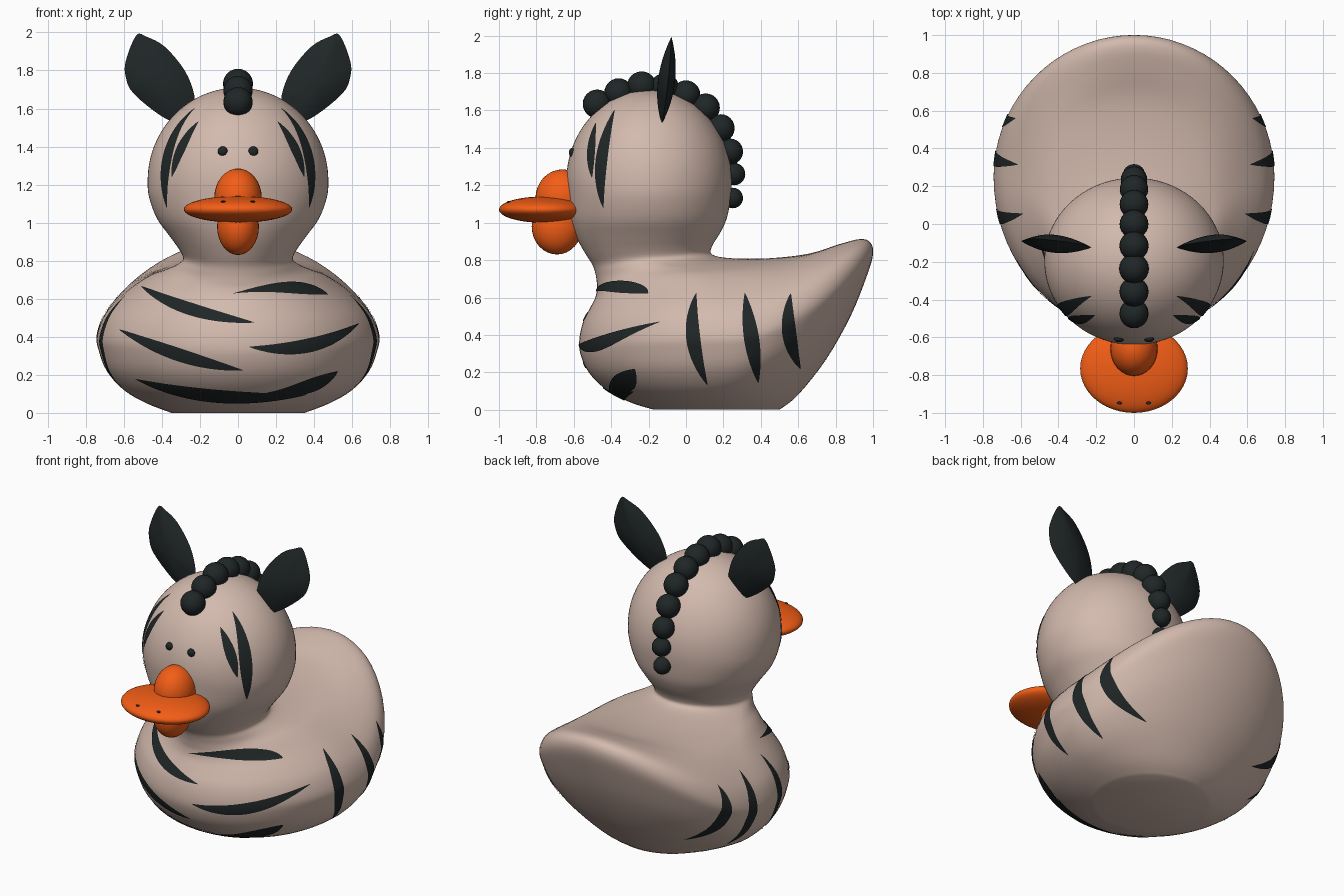
import bpy, bmesh, math
from mathutils import Vector
from mathutils.bvhtree import BVHTree

if "Cube" in bpy.data.objects:
    bpy.data.objects.remove(bpy.data.objects["Cube"])


def material(name, color):
    m = bpy.data.materials.new(name)
    m.diffuse_color = (*color, 1)
    m.use_nodes = True
    m.node_tree.nodes["Principled BSDF"].inputs["Base Color"].default_value = m.diffuse_color
    return m


SKIN = material("skin", (0.65, 0.49, 0.42))
BLACK = material("black", (0.014, 0.019, 0.02))
ORANGE = material("orange", (0.9, 0.11, 0.008))


def finish(name, bm, mat, angle=40):
    me = bpy.data.meshes.new(name)
    bm.to_mesh(me)
    bm.free()
    me.materials.append(mat)
    ob = bpy.data.objects.new(name, me)
    bpy.context.collection.objects.link(ob)
    bpy.ops.object.select_all(action='DESELECT')
    ob.select_set(True)
    bpy.context.view_layer.objects.active = ob
    bpy.ops.object.shade_smooth_by_angle(angle=math.radians(angle))
    return ob


def catmull(pts, steps, closed=False):
    """Smooth curve through tuples of any length."""
    n, out = len(pts), []
    for i in range(n if closed else n - 1):
        idx = [i - 1, i, i + 1, i + 2]
        a, b, c, d = [pts[k % n] if closed else pts[min(max(k, 0), n - 1)] for k in idx]
        for s in range(steps):
            t = s / steps
            out.append([0.5 * (2 * q + (r - p) * t + (2 * p - 5 * q + 4 * r - u) * t * t
                               + (3 * q - p - 3 * r + u) * t ** 3)
                        for p, q, r, u in zip(a, b, c, d)])
    if not closed:
        out.append(list(pts[-1]))
    return out


def bridge(bm, ra, rb):
    n = len(ra)
    for i in range(n):
        bm.faces.new((ra[i], ra[(i + 1) % n], rb[(i + 1) % n], rb[i]))


def ellipsoid(name, center, radii, mat, seg=32):
    bm = bmesh.new()
    bmesh.ops.create_uvsphere(bm, u_segments=seg, v_segments=seg // 2, radius=1)
    bmesh.ops.scale(bm, vec=radii, verts=bm.verts)
    bmesh.ops.translate(bm, vec=center, verts=bm.verts)
    return finish(name, bm, mat)


# Body and head: one loft; ring = front y, front z, back y, back z, half width, side z, side y
rings = [
    (-.17, 0, .50, 0, .35, 0, .165),
    (-.30, .04, .60, .08, .48, .05, .17),
    (-.43, .11, .75, .27, .60, .12, .20),
    (-.52, .20, .88, .50, .69, .22, .23),
    (-.565, .30, .965, .71, .733, .33, .25),
    (-.57, .38, 1.0, .83, .742, .40, .25),
    (-.55, .47, .985, .895, .71, .50, .25),
    (-.515, .54, .93, .912, .65, .58, .24),
    (-.485, .60, .82, .885, .56, .66, .20),
    (-.475, .65, .66, .835, .46, .725, .10),
    (-.478, .69, .45, .81, .38, .755, 0),
    (-.485, .73, .24, .81, .32, .78, -.12),
    (-.50, .775, .14, .83, .288, .81, -.18),
    (-.535, .83, .14, .875, .31, .86, -.195),
    (-.585, .92, .185, .95, .36, .93, -.195),
    (-.62, 1.02, .22, 1.03, .425, 1.02, -.195),
]
for k in range(10):
    a = math.radians(-10 + k * 100 / 9)
    z, c = 1.22 + .49 * math.sin(a), max(math.cos(a), 0)
    rings.append((-.195 - .445 * c, z, -.195 + .44 * c, z, .475 * c, z, -.195))

bm = bmesh.new()
SEG, prev = 72, None
for yf, zf, yb, zb, w, zs, ys in catmull(rings, 4):
    ring = []
    for i in range(SEG):
        t = 2 * math.pi * i / SEG
        c = math.cos(t)
        ye, ze = (yb, zb) if c > 0 else (yf, zf)
        ring.append(bm.verts.new((w * math.sin(t), ys + (ye - ys) * abs(c),
                                  zs + (ze - zs) * abs(c) ** 1.7)))
    if prev:
        bridge(bm, prev, ring)
    else:
        bm.faces.new(ring)
    prev = ring
bmesh.ops.remove_doubles(bm, verts=bm.verts, dist=.0005)
bmesh.ops.recalc_face_normals(bm, faces=bm.faces)
tree = BVHTree.FromBMesh(bm)
finish("body_and_head", bm, SKIN)


# Stripes: leaf shapes cast onto the body from the front or from a side
def stripe(name, a, m, b, width, side=0, skew=1.0, lift=.004):
    a, m, b = Vector(a), Vector(m), Vector(b)
    ctrl = 2 * m - (a + b) / 2
    bm = bmesh.new()
    rows, n, k = [], 32, 6
    normal = None
    for i in range(n + 1):
        t = i / n
        p = a * (1 - t) ** 2 + ctrl * 2 * t * (1 - t) + b * t * t
        d = ((ctrl - a) * (1 - t) + (b - ctrl) * t).normalized()
        half = width / 2 * max(math.sin(math.pi * t ** skew), .01) ** .8
        row = []
        for j in range(k + 1):
            q = p + Vector((-d.y, d.x)) * half * (2 * j / k - 1)
            if side:
                hit = tree.ray_cast(Vector((3 * side, q.x, q.y)), Vector((-side, 0, 0)))
            else:
                hit = tree.ray_cast(Vector((q.x, -3, q.y)), Vector((0, 1, 0)))
            if hit[0] is not None:
                normal = hit[1]
            row.append(bm.verts.new(hit[0] + hit[1] * lift) if hit[0] is not None else None)
        rows.append(row)
    for r, s in zip(rows, rows[1:]):
        for j in range(k):
            quad = (r[j], r[j + 1], s[j + 1], s[j])
            if all(quad):
                bm.faces.new(quad)
    bm.normal_update()
    out = Vector((side, 0, 0)) if side else Vector((0, -1, 0))
    for f in bm.faces:
        if f.normal.dot(out) < 0:
            f.normal_flip()
    finish(name, bm, BLACK, 60)


chest = [
    ((-.505, .663), (-.25, .545), (.085, .474), .066, 1),
    ((-.62, .437), (-.305, .305), (.025, .226), .068, 1),
    ((-.535, .18), (-.12, .092), (.36, .10), .068, 1),
    ((-.03, .626), (.25, .658), (.47, .62), .062, 1.4),
    ((.06, .347), (.37, .355), (.63, .468), .072, 1),
    ((.115, .105), (.34, .135), (.52, .22), .07, 1.4),
]
for i, (a, m, b, w, sk) in enumerate(chest):
    stripe(f"chest_stripe_{i + 1}", a, m, b, w, 0, sk, .004 + .0004 * i)

flank = [
    ((.055, .62), (.04, .38), (.115, .135), .075),
    ((.315, .62), (.35, .38), (.385, .145), .08),
    ((.56, .62), (.55, .41), (.61, .22), .075),
]
cheek = [
    ((-.38, 1.60), (-.45, 1.33), (-.44, 1.08), .062),
    ((-.48, 1.53), (-.505, 1.38), (-.50, 1.24), .042),
]
for side, tag in ((1, "right"), (-1, "left")):
    for i, (a, m, b, w) in enumerate(flank):
        stripe(f"flank_stripe_{tag}_{i + 1}", a, m, b, w, side)
    for i, (a, m, b, w) in enumerate(cheek):
        stripe(f"cheek_stripe_{tag}_{i + 1}", a, m, b, w, side)

# Beak
ellipsoid("bill", (0, -.765, 1.07), (.285, .235, .07), ORANGE, 48)
ellipsoid("upper_beak", (0, -.66, 1.13), (.125, .145, .155), ORANGE)
ellipsoid("lower_beak", (0, -.69, .98), (.11, .135, .15), ORANGE)

# Mane: overlapping balls over the head
mane = [(-.475, 1.635, .077), (-.36, 1.695, .077), (-.237, 1.73, .079), (-.115, 1.722, .077),
        (0, 1.685, .076), (.105, 1.615, .076), (.185, 1.505, .075), (.235, 1.38, .07),
        (.257, 1.26, .06), (.25, 1.132, .055)]
for i, (y, z, r) in enumerate(mane):
    ellipsoid(f"mane_ball_{i + 1}", (0, y, z), (r, r, r), BLACK, 24)

# Ears: leaf outline with a lens-shaped thickness
outline = catmull([(.535, 1.985), (.59, 1.85), (.59, 1.765), (.55, 1.68), (.41, 1.565),
                   (.315, 1.53), (.245, 1.60), (.23, 1.67), (.28, 1.80), (.385, 1.925),
                   (.48, 1.977)], 4, True)
cx, cz = .42, 1.75
for side, tag in ((1, "right"), (-1, "left")):
    bm = bmesh.new()
    prev = None
    for k in range(-7, 8):
        u = k / 8
        s = 1 - abs(u)
        ring = []
        for x, z in outline:
            px, pz = cx + (x - cx) * s, cz + (z - cz) * s
            y = -.105 + .09 * (pz - cz) + .05 * (px - cx) + math.copysign(.046 * (1 - s * s), u)
            ring.append(bm.verts.new((side * px, y, pz)))
        if prev:
            bridge(bm, prev, ring)
        else:
            bm.faces.new(ring)
        prev = ring
    bm.faces.new(prev)
    bmesh.ops.recalc_face_normals(bm, faces=bm.faces)
    finish(f"ear_{tag}", bm, BLACK)

    # Eyes and nostrils
    ellipsoid(f"eye_{tag}", (side * .08, -.608, 1.375), (.026, .018, .026), BLACK, 16)
    ellipsoid(f"nostril_{tag}", (side * .077, -.948, 1.11), (.013, .009, .006), BLACK, 12)
